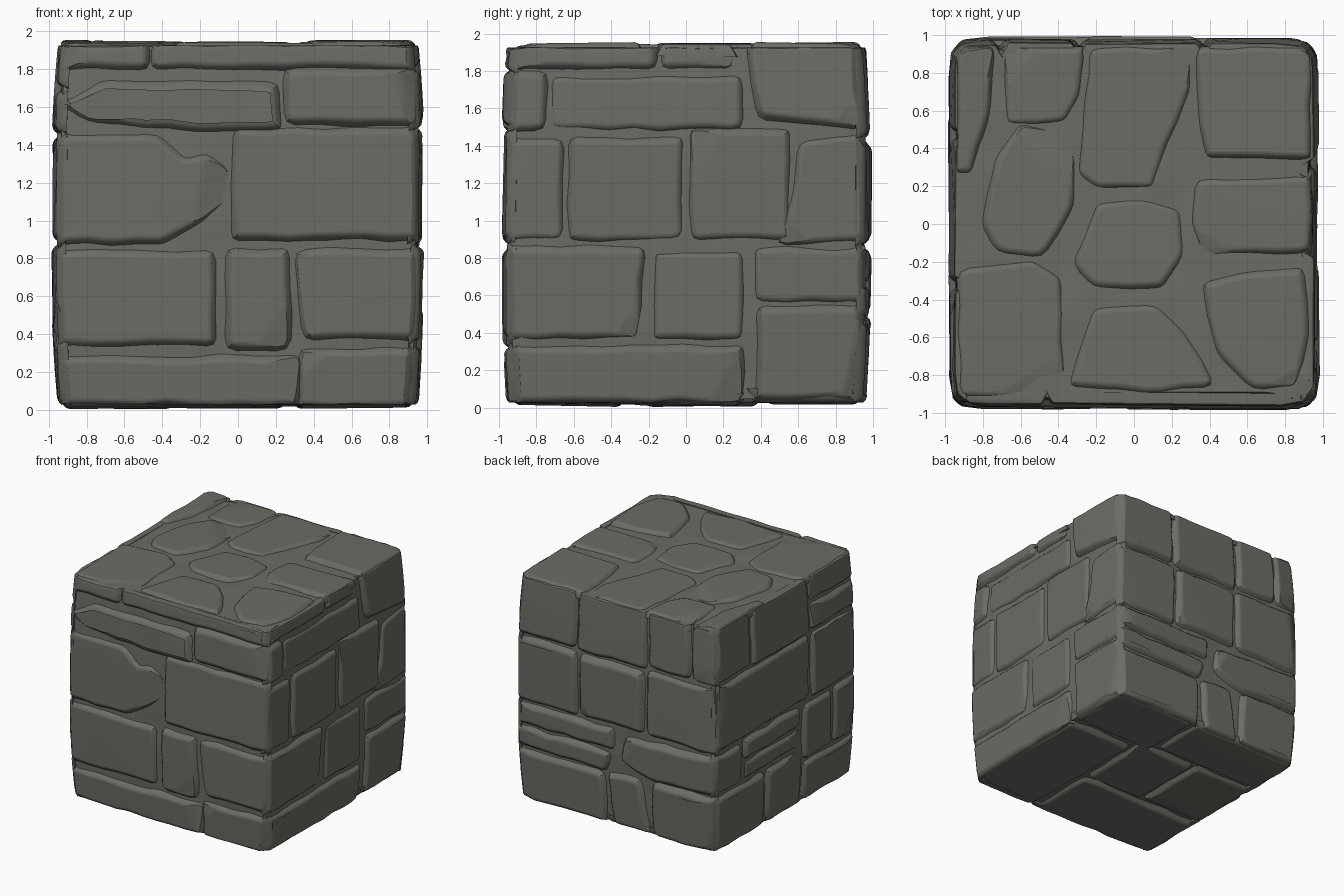
import bpy, bmesh, math, random
from mathutils import Vector, noise

if "Cube" in bpy.data.objects:
    bpy.data.objects.remove(bpy.data.objects["Cube"])

random.seed(7)
ZC = 0.985  # height of the block's middle

stone = bpy.data.materials.new("dark grey stone")
stone.diffuse_color = (0.15, 0.15, 0.132, 1)
stone.use_nodes = True
stone.node_tree.nodes["Principled BSDF"].inputs["Base Color"].default_value = stone.diffuse_color


# ---- helpers ----
def finish(bm, name, angle):
    bmesh.ops.recalc_face_normals(bm, faces=bm.faces[:])
    for v in bm.verts:                               # walls lean in at foot and top
        t = (v.co.z - ZC) / 0.965
        f = 1 - 0.03 * abs(t) ** 3
        e = max(0, abs(v.co.x) + abs(v.co.y) - 1.86) * 0.33   # worn upright corners
        v.co.x = v.co.x * f - math.copysign(e, v.co.x)
        v.co.y = v.co.y * f - math.copysign(e, v.co.y)
        v.co.z -= t * e * 0.5
    me = bpy.data.meshes.new(name)
    bm.to_mesh(me)
    bm.free()
    me.materials.append(stone)
    ob = bpy.data.objects.new(name, me)
    bpy.context.collection.objects.link(ob)
    bpy.ops.object.select_all(action='DESELECT')
    ob.select_set(True)
    bpy.context.view_layer.objects.active = ob
    bpy.ops.object.shade_smooth_by_angle(angle=math.radians(angle))
    mod = ob.modifiers.new("flat stone faces", 'WEIGHTED_NORMAL')
    mod.keep_sharp = True
    return ob


def outline(s):
    """Four numbers are a rectangle, more are point pairs; returns a worn counterclockwise loop."""
    if len(s) == 4:
        a, b, c, d = s
        pts = [Vector(p) for p in ((a, c), (b, c), (b, d), (a, d))]
    else:
        pts = [Vector(s[i:i + 2]) for i in range(0, len(s), 2)]
    n = len(pts)
    if sum(pts[i].cross(pts[(i + 1) % n]) for i in range(n)) < 0:
        pts.reverse()
    loop = []
    for i, p in enumerate(pts):                      # round each corner
        a, b = pts[i - 1] - p, pts[(i + 1) % n] - p
        r = min(random.uniform(0.025, 0.06), a.length * 0.3, b.length * 0.3)
        q, w = p + a.normalized() * r, p + b.normalized() * r * random.uniform(0.7, 1.2)
        loop += [q, (q + w) * 0.25 + p * 0.5, w]
    out = []
    for i, p in enumerate(loop):                     # wobble the long sides
        q = loop[(i + 1) % len(loop)]
        k = max(1, round((q - p).length / 0.14))
        side = (q - p).normalized()
        for j in range(k):
            off = random.uniform(-0.009, 0.009) if j else 0
            out.append(p.lerp(q, j / k) + Vector((side.y, -side.x)) * off)
    return out


def grow(loop, amount):
    res = []
    n = len(loop)
    for i, p in enumerate(loop):
        t = (loop[(i + 1) % n] - loop[i - 1]).normalized()
        res.append(p + Vector((t.y, -t.x)) * amount)
    return res


def chip(bm, verts, faces, loop, mid, h):
    """Slice a shallow flake off one randomly chosen side of a slab."""
    p = random.choice(loop)
    out = (p - mid).normalized()
    reach = max((q - mid).dot(out) for q in loop)
    cut = mid + out * (reach - random.uniform(0.07, 0.15))
    slope = math.radians(random.uniform(8, 16))
    no = Vector((out.x * math.sin(slope), out.y * math.sin(slope), math.cos(slope)))
    edges = {e for f in faces for e in f.edges}
    res = bmesh.ops.bisect_plane(bm, geom=verts + list(edges) + faces, dist=1e-5,
                                 plane_co=(cut.x, cut.y, h), plane_no=no, clear_outer=True)
    rim = [e for e in res['geom_cut'] if isinstance(e, bmesh.types.BMEdge) and e.is_boundary]
    if rim:
        bmesh.ops.holes_fill(bm, edges=rim, sides=0)


def stones(name, shapes, place, height, low, high):
    """Worn slabs on one side of the block; place maps (across, up, outward) to space."""
    bm = bmesh.new()
    for s in shapes:
        loop = outline(s)
        mid = sum(loop, Vector((0, 0))) / len(loop)
        h = height + random.uniform(-0.008, 0.008)
        tx, ty = random.uniform(-0.013, 0.013), random.uniform(-0.02, 0.02)
        rings = []
        for amount, drop in ((0.034, 0.066), (0.01, 0.034), (-0.004, 0.016),
                             (-0.016, 0.005), (-0.034, 0)):
            ring = []
            for p in grow(loop, amount):
                u = max(-0.963, min(0.963, p.x))
                v = max(low, min(high, p.y))
                d = h - drop + (u - mid.x) * tx + (v - mid.y) * ty
                ring.append(bm.verts.new((u, v, d)))
            rings.append(ring)
        n = len(loop)
        faces = []
        for lo, hi in zip(rings, rings[1:]):
            for i in range(n):
                j = (i + 1) % n
                faces.append(bm.faces.new((lo[i], lo[j], hi[j], hi[i])))
        faces.append(bm.faces.new(rings[-1]))
        faces.append(bm.faces.new(rings[0][::-1]))
        if random.random() < 0.7:
            chip(bm, [v for r in rings for v in r], faces, loop, mid, h)
    for v in bm.verts:
        v.co = place(*v.co)
    return finish(bm, name, 32)


# ---- mortar core, gently uneven ----
bm = bmesh.new()
bmesh.ops.create_cube(bm, size=2)
bmesh.ops.subdivide_edges(bm, edges=bm.edges[:], cuts=27, use_grid_fill=True)
for v in bm.verts:
    wob = noise.noise(v.co * 4.0) * 0.012
    v.co = v.co * (0.945 + wob)
    v.co.z = v.co.z * 0.99 + ZC
finish(bm, "mortar_core", 50)

# ---- front wall ----
front = [
    (-.96, -.49, 1.81, 1.94), (-.46, .96, 1.81, 1.94), (.26, .96, 1.52, 1.79),
    (-.96, 1.62, -.72, 1.73, .2, 1.71, .22, 1.49, -.2, 1.48, -.8, 1.53),
    (-.97, .89, -.97, 1.45, -.43, 1.45, -.28, 1.32, -.17, 1.35, -.06, 1.27,
     -.07, 1.12, -.2, 1.0, -.4, .89),
    (-.02, .97, .91, 1.48), (-.97, -.13, .35, .83), (-.05, .26, .33, .84),
    (.3, .84, .96, .84, .96, .38, .36, .38), (-.96, .32, .03, .27), (.34, .94, .02, .31)]
stones("front_stones", front, lambda u, v, d: (u, -d, v), 0.983, 0.028, 1.925)

# ---- right wall ----
right = [
    (-.96, -.17, 1.82, 1.94), (-.13, .25, 1.82, 1.94), (-.95, -.76, 1.49, 1.79),
    (-.73, .3, 1.49, 1.77), (.34, 1.94, .95, 1.94, .95, 1.5, .4, 1.56),
    (-.97, -.66, .9, 1.43), (-.62, -.02, .9, 1.44), (.03, .55, .9, 1.48),
    (.6, 1.42, .95, 1.46, .97, .9, .49, .88, .58, 1.15),
    (-.97, .37, -.97, .85, -.22, .85, -.27, .38), (-.17, .3, .37, .83),
    (.37, .97, .57, .85), (-.95, .3, .03, .32), (.39, .96, .05, .53)]
stones("right_stones", right, lambda u, v, d: (d, u, v), 0.973, 0.028, 1.925)

# ---- back wall ----
back = [
    (.4, .96, 1.46, 1.94), (-.28, .36, 1.45, 1.94), (-.7, -.32, 1.48, 1.94),
    (-.96, -.74, 1.48, 1.94), (.38, .97, .88, 1.41), (-.25, .33, .9, 1.4),
    (-.97, -.3, .89, 1.43), (.03, .96, .68, .84), (.97, .64, .97, .49, .1, .47, .05, .63),
    (-.97, .84, -.1, .8, -.06, .6, -.35, .51, -.97, .53),
    (.12, .96, .03, .44), (.07, .45, -.22, .47, -.32, .03, .02, .03), (-.96, -.36, .03, .48)]
stones("back_stones", back, lambda u, v, d: (u, d, v), 0.985, 0.028, 1.925)

# ---- left wall ----
left = [
    (.5, .96, 1.49, 1.94), (-.3, .45, 1.47, 1.94), (-.96, -.35, 1.72, 1.94),
    (-.96, -.35, 1.48, 1.67), (-.3, .96, .91, 1.44), (-.97, -.36, .9, 1.43),
    (.62, .97, .53, .85), (-.17, .57, .71, .86), (-.2, .57, .53, .67),
    (-.6, -.24, .4, .85), (-.97, -.65, .4, .85), (.3, .96, .03, .48),
    (-.2, .25, .03, .48), (-.96, -.25, .03, .35)]
stones("left_stones", left, lambda u, v, d: (-d, u, v), 0.975, 0.028, 1.925)

# ---- top paving: stones along the rim, then the inner ones ----
top_rim = [
    (-.97, .96, -.77, .96, -.79, .6, -.89, .28, -.97, .28),
    (-.7, .96, -.27, .96, -.3, .7, -.38, .56, -.7, .54),
    (-.24, .96, .3, .96, .3, .72, .17, .42, .1, .2, -.2, .2, -.3, .27, -.27, .65),
    (.34, .96, .96, .96, .96, .36, .4, .37, .36, .55),
    (.34, .24, .96, .26, .96, -.15, .38, -.16, .31, 0),
    (-.96, -.25, -.55, -.2, -.4, -.3, -.38, -.82, -.5, -.93, -.95, -.94)]
top_inner = [
    (-.62, .54, -.45, .5, -.33, .38, -.33, .1, -.5, -.18, -.75, -.15, -.82, 0, -.75, .35),
    (-.2, .11, .05, .14, .25, .07, .27, -.17, .15, -.34, -.22, -.34, -.33, -.22),
    (-.22, -.46, .12, -.44, .28, -.6, .44, -.88, .1, -.92, -.35, -.88),
    (.38, -.33, .6, -.27, .92, -.25, .95, -.6, .88, -.88, .65, -.9, .45, -.7)]
stones("top_stones", top_rim + top_inner, lambda u, v, d: (u, v, d), 1.946, -0.965, 0.965)

# ---- underside ----
bottom = [
    (.15, .95, .36, .95), (-.95, .1, .45, .95), (-.95, -.36, -.28, .4),
    (-.31, .25, -.3, .39), (.31, .95, -.95, .3), (-.95, .25, -.95, -.35)]
stones("bottom_stones", bottom, lambda u, v, d: (u, v, -d), -0.018, -0.955, 0.955)
